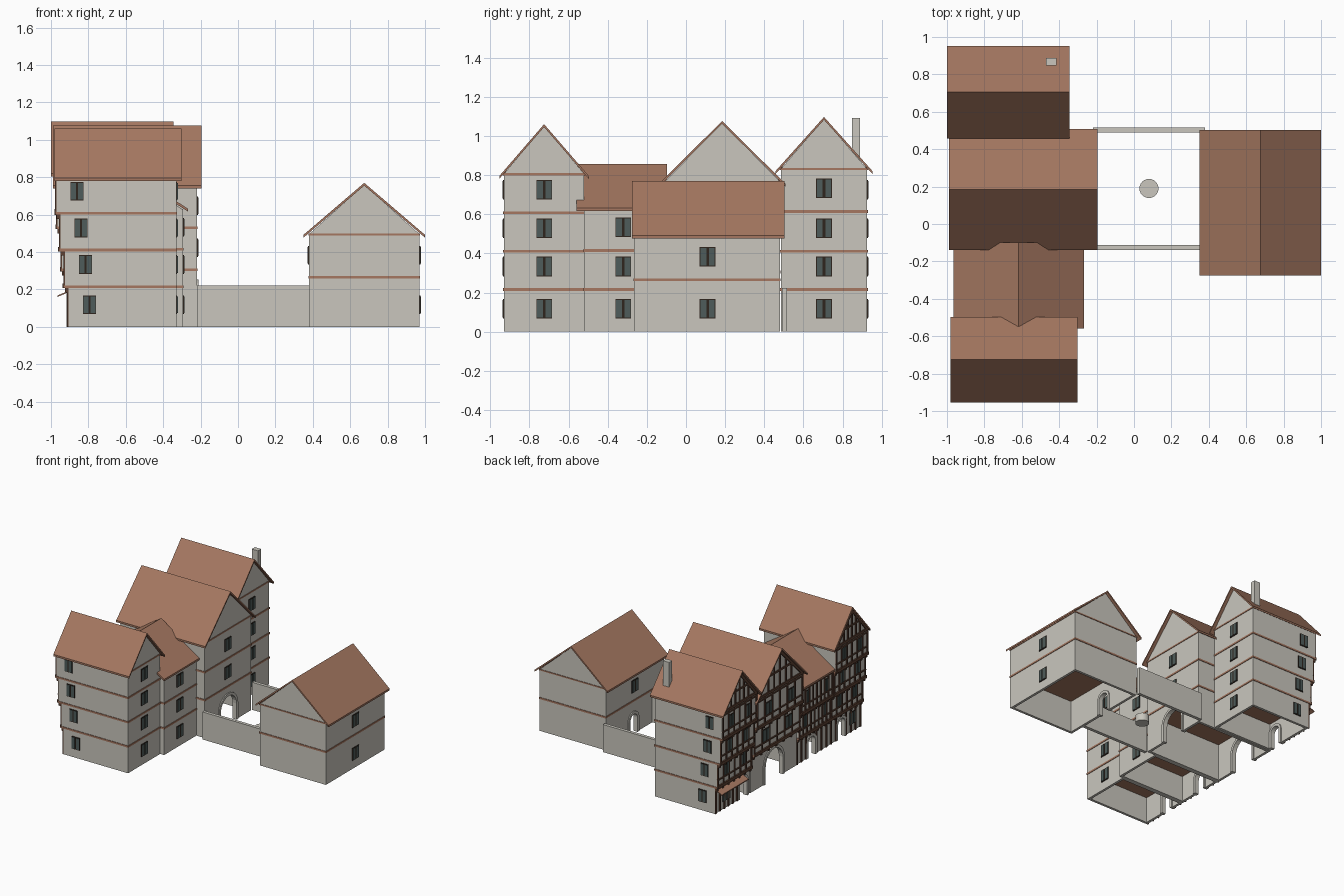
import bpy, bmesh, math

cube = bpy.data.objects.get("Cube")
if cube:
    bpy.data.objects.remove(cube, do_unlink=True)


def material(name, r, g, b):
    m = bpy.data.materials.new(name)
    m.use_nodes = True
    col = [(c / 255) ** 2.2 for c in (r, g, b)] + [1]
    m.diffuse_color = col
    m.node_tree.nodes["Principled BSDF"].inputs["Base Color"].default_value = col
    return m


PLASTER = material("pale plaster", 200, 197, 188)
TILE = material("brown tile", 164, 119, 97)
TIMBER = material("timber", 92, 66, 53)
FRAME = material("dark frame", 50, 41, 35)
GLASS = material("grey glass", 80, 93, 91)


def prism(name, pts, a0, a1, axis, mat):
    """Extrude a (side, z) outline along the x or y axis."""
    bm = bmesh.new()
    ends = [[bm.verts.new((a, p, q) if axis == "x" else (p, a, q)) for p, q in pts]
            for a in (a0, a1)]
    bm.faces.new(ends[0])
    bm.faces.new(ends[1][::-1])
    n = len(pts)
    for i in range(n):
        j = (i + 1) % n
        bm.faces.new((ends[0][i], ends[1][i], ends[1][j], ends[0][j]))
    bmesh.ops.recalc_face_normals(bm, faces=bm.faces)
    me = bpy.data.meshes.new(name)
    bm.to_mesh(me)
    bm.free()
    me.materials.append(mat)
    ob = bpy.data.objects.new(name, me)
    bpy.context.collection.objects.link(ob)
    return ob


def box(name, x0, x1, y0, y1, z0, z1, mat):
    return prism(name, [(y0, z0), (y1, z0), (y1, z1), (y0, z1)], x0, x1, "x", mat)


def arch_points(c, half, top):
    spring = top - half
    arc = [(c - half * math.cos(math.pi * i / 12), spring + half * math.sin(math.pi * i / 12))
           for i in range(13)]
    return [(c - half, 0)] + arc + [(c + half, 0)]


def arched_wall(name, x0, x1, y0, y1, top, door):
    c, half, h = door
    prism(name, [(y0, 0)] + arch_points(c, half, h) + [(y1, 0), (y1, top), (y0, top)],
          x0, x1, "x", PLASTER)
    # Raised stone surround
    prism(name + "_surround", arch_points(c, half + 0.022, h + 0.022) + arch_points(c, half, h)[::-1],
          x0 - 0.008, x1 + 0.008, "x", PLASTER)


def window(axis, sign, plane, c, z, w=0.08, h=0.1):
    """Framed two-pane window on a wall facing sign * axis."""
    def plate(name, u0, u1, v0, v1, depth, mat):
        pts = [(u0, v0), (u1, v0), (u1, v1), (u0, v1)]
        prism(name, pts, plane, plane + sign * depth, axis, mat)
    plate("window_frame", c - w / 2, c + w / 2, z - h / 2, z + h / 2, 0.005, FRAME)
    for s in (-1, 1):
        m = c + s * w * 0.27
        plate("window_pane", m - w * 0.19, m + w * 0.19, z - h * 0.45, z + h * 0.45, 0.008, GLASS)


def roof(name, axis, a0, a1, mid, half, eave, ridge):
    t = 0.015
    prism(name + "_roof", [(mid - half, eave), (mid, ridge), (mid + half, eave),
                           (mid + half, eave - t), (mid, ridge - t), (mid - half, eave - t)],
          a0, a1, axis, TILE)


def gable(name, axis, a0, a1, mid, half, base, top):
    prism(name + "_gable", [(mid - half, base), (mid + half, base), (mid, top)], a0, a1, axis, PLASTER)


def ground_floor(name, x0, x1, y0, y1, top, street_door, yard_door=None):
    t = 0.02
    for y in (y0, y1 - t):
        box(name + "_ground_side", x0, x1, y, y + t, 0, top, PLASTER)
    arched_wall(name + "_street_wall", x0, x0 + t, y0, y1, top, street_door)
    if yard_door:
        arched_wall(name + "_yard_wall", x1 - t, x1, y0, y1, top, yard_door)
    else:
        box(name + "_yard_wall", x1 - t, x1, y0, y1, 0, top, PLASTER)


def upper_floors(name, xs, x1, y0, y1, zs):
    """Stacked storeys, each resting on a brown floor band."""
    b = 0.004
    for i in range(1, len(xs)):
        z = zs[i - 1]
        box(name + "_floor_band", xs[i] - b, x1 + b, y0 - b, y1 + b, z - 0.007, z + 0.007, TILE)
        box(name + "_storey", xs[i], x1, y0, y1, z + 0.007, zs[i], PLASTER)


def timber_front(name, xs, y0, y1, zs, studs):
    """Jetty beams, joist ends, studs, rails and windows on the street side."""
    step = (y1 - y0 - 0.016) / (studs - 1)
    rows = [y0 + 0.008 + step * i for i in range(studs)]
    for i in range(1, len(xs)):
        x, z0, z1 = xs[i], zs[i - 1], zs[i]
        d = x - 0.008
        box(name + "_jetty_beam", d - 0.004, x + 0.002, y0, y1, z0 - 0.008, z0 + 0.016, TIMBER)
        box(name + "_sill_rail", d, x, y0, y1, z0 + 0.056, z0 + 0.066, TIMBER)
        box(name + "_head_rail", d, x, y0, y1, z1 - 0.03, z1 - 0.018, TIMBER)
        for y in rows:
            box(name + "_stud", d, x, y - 0.006, y + 0.006, z0, z1, TIMBER)
            box(name + "_joist_end", x, xs[i - 1], y - 0.008, y + 0.008, z0 - 0.03, z0 - 0.007, TIMBER)
        for k in (1, studs - 3):
            window("x", -1, x, (rows[k] + rows[k + 1]) / 2, z0 + 0.118, min(0.08, step - 0.014))


def timber_gable(name, x, mid, half, base, top):
    d = x - 0.008
    h = top - base
    box(name + "_tie_beam", d, x, mid - half, mid + half, base - 0.008, base + 0.012, TIMBER)
    box(name + "_collar", d, x, mid - half * 0.5, mid + half * 0.5,
        base + h * 0.42, base + h * 0.47, TIMBER)
    for f in (-0.5, -0.25, 0, 0.25, 0.5):
        y = mid + f * half
        box(name + "_gable_post", d, x, y - 0.006, y + 0.006, base, base + h * (0.96 - abs(f)), TIMBER)
    prism(name + "_rafter", [(mid - half, base), (mid, top), (mid + half, base),
                             (mid + half - 0.025, base), (mid, top - 0.03), (mid - half + 0.025, base)],
          d, x, "x", TIMBER)


def town_house(name, xs, x1, y0, y1, zs, ridge, eave, overhang, rx0, rx1, doors, studs, first=0):
    mid, half = (y0 + y1) / 2, (y1 - y0) / 2
    ground_floor(name, xs[0], x1, y0, y1, zs[0], *doors)
    upper_floors(name, xs, x1, y0, y1, zs)
    timber_front(name, xs, y0, y1, zs, studs)
    gable(name, "x", xs[-1], x1, mid, half, zs[-1], ridge - 0.012)
    timber_gable(name, xs[-1], mid, half, zs[-1], ridge - 0.014)
    box(name + "_eave_band", xs[-1], x1 + 0.004, y0 - 0.004, y1 + 0.004,
        zs[-1] - 0.007, zs[-1] + 0.004, TILE)
    roof(name, "x", rx0, rx1, mid, half + overhang, eave, ridge)
    for z in ([0] + zs[:-1])[first:]:
        window("x", 1, x1, mid, z + 0.118)


# Front and rear town houses, with side windows stepping out with the storeys
LEVELS = [-0.905, -0.925, -0.95, -0.97]
ZS = [0.215, 0.411, 0.607, 0.806]
ZS_REAR = [0.215, 0.411, 0.614, 0.832]
town_house("front_house", LEVELS, -0.33, -0.93, -0.52, ZS, 1.06, 0.795, 0.024,
           -0.98, -0.303, [(-0.68, 0.045, 0.16)], 7)
town_house("rear_house", LEVELS, -0.37, 0.485, 0.925, ZS_REAR, 1.097, 0.82, 0.028,
           -1.0, -0.345, [(0.57, 0.045, 0.16)], 7)
for x, z in zip(LEVELS, [0] + ZS[:-1]):
    window("y", -1, -0.93, x + 0.11, z + 0.118, 0.07)
    window("y", 1, 0.925, x + 0.11, z + 0.118, 0.07)

# Gatehouse with a passage through it
town_house("gatehouse", [-0.91, -0.94, -0.965], -0.22, -0.11, 0.48, [0.305, 0.53, 0.765],
           1.077, 0.755, 0.028, -0.99, -0.195,
           [(0.185, 0.11, 0.25), (0.185, 0.1, 0.23)], 7, 1)

# Low link house, its ridge running across the others
link_x, link_z = [-0.905, -0.925, -0.945], [0.215, 0.415, 0.63]
ground_floor("link_house", link_x[0], -0.295, -0.52, -0.11, link_z[0], (-0.3, 0.045, 0.16))
upper_floors("link_house", link_x, -0.295, -0.52, -0.11, link_z)
timber_front("link_house", link_x, -0.52, -0.11, link_z, 9)
gable("link_house", "y", -0.52, -0.11, -0.617, 0.325, 0.625, 0.842)
roof("link_house", "y", -0.56, -0.098, -0.617, 0.349, 0.632, 0.857)
for z in [0] + link_z[:-1]:
    window("x", 1, -0.295, -0.32, z + 0.118)

# Street-level posts and shop fittings
for y0, y1 in ((-0.93, -0.735), (-0.62, -0.36), (-0.24, -0.11), (0.64, 0.925)):
    count = max(3, round((y1 - y0) / 0.05))
    for i in range(count):
        y = y0 + 0.007 + (y1 - y0 - 0.014) * i / (count - 1)
        box("street_post", -0.913, -0.905, y - 0.007, y + 0.007, 0, 0.205, TIMBER)
window("x", -1, -0.905, 0.78, 0.105, 0.1, 0.09)
window("x", -1, -0.905, -0.83, 0.11)
canopy = [(-0.965, 0.16), (-0.9, 0.188), (-0.9, 0.196), (-0.965, 0.168)]
prism("shop_canopy", canopy, 0.58, 0.92, "y", TILE)

# Barn across the yard
ground_floor("barn", 0.38, 0.97, -0.265, 0.48, 0.265, (0.13, 0.045, 0.16))
upper_floors("barn", [0.38, 0.38], 0.97, -0.265, 0.48, [0.265, 0.496])
box("barn_eave_band", 0.376, 0.974, -0.269, 0.484, 0.489, 0.499, TILE)
gable("barn", "y", -0.265, 0.48, 0.675, 0.295, 0.496, 0.758)
roof("barn", "y", -0.275, 0.503, 0.675, 0.325, 0.492, 0.77)
for z in (0, 0.265):
    window("x", 1, 0.97, 0.11, z + 0.118)
window("x", -1, 0.38, 0.11, 0.383)

# Yard walls, chimney and well
for y in (-0.125, 0.503):
    box("yard_wall", -0.22, 0.38, y - 0.013, y + 0.013, 0, 0.222, PLASTER)
box("chimney", -0.471, -0.415, 0.848, 0.888, 0.83, 1.092, PLASTER)
bpy.ops.mesh.primitive_cylinder_add(vertices=24, radius=0.051, depth=0.06, location=(0.08, 0.19, 0.03))
well = bpy.context.object
well.name = "well"
well.data.materials.append(PLASTER)
bpy.ops.object.shade_smooth_by_angle()
